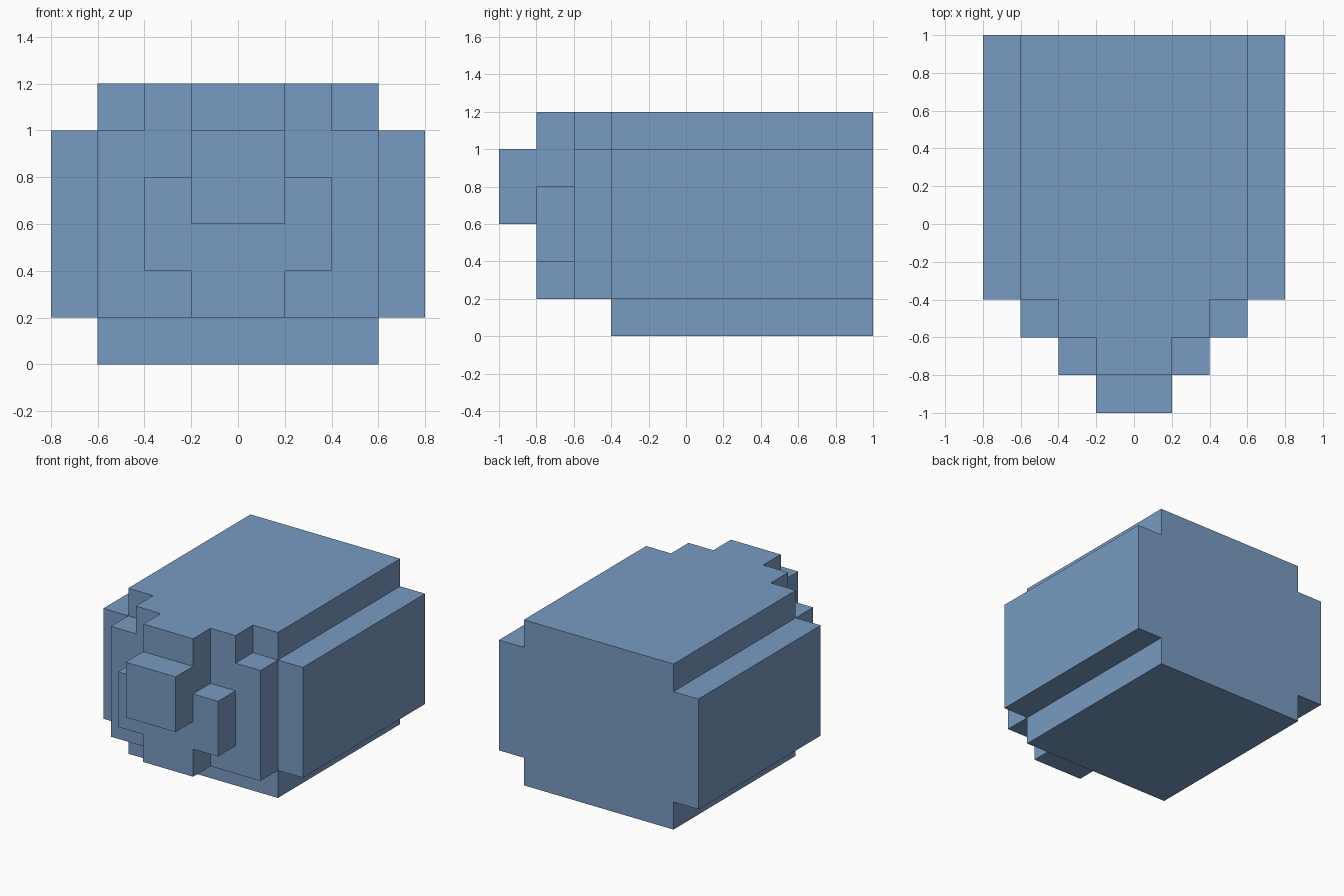
import bpy
import bmesh
from itertools import product

cube = bpy.data.objects.get("Cube")
if cube:
    bpy.data.objects.remove(cube, do_unlink=True)

STEP = 0.2  # size of one block

# Blocks in steps, symmetric in x: (half width, y start, y end, z start, z end)
BLOCKS = [
    (3, -2, 5, 0, 6),    # tall core
    (4, -2, 5, 1, 5),    # side panels
    (3, -3, -2, 1, 5),   # wide front step
    (2, -3, -2, 1, 6),   # upper front step
    (1, -4, -3, 1, 6),   # central front column
    (2, -4, -3, 2, 4),   # side bumps of the column
    (1, -5, -4, 3, 5),   # nose
]

# Grid cells filled by the blocks
cells = set()
for w, y0, y1, z0, z1 in BLOCKS:
    cells.update(product(range(-w, w), range(y0, y1), range(z0, z1)))

# Outer skin: one quad wherever a filled cell meets an empty one
bm = bmesh.new()
for cell in cells:
    for axis, side in product(range(3), (0, 1)):
        neighbour = list(cell)
        neighbour[axis] += 2 * side - 1
        if tuple(neighbour) in cells:
            continue
        u, v = (axis + 1) % 3, (axis + 2) % 3
        corners = []
        for du, dv in ((0, 0), (1, 0), (1, 1), (0, 1)):
            p = list(cell)
            p[axis] += side
            p[u] += du
            p[v] += dv
            corners.append(bm.verts.new([c * STEP for c in p]))
        bm.faces.new(corners if side else corners[::-1])

# Weld the skin and merge flat areas into single faces
bmesh.ops.remove_doubles(bm, verts=bm.verts[:], dist=0.001)
bmesh.ops.dissolve_limit(bm, angle_limit=0.01, verts=bm.verts[:], edges=bm.edges[:])
bmesh.ops.recalc_face_normals(bm, faces=bm.faces[:])

mesh = bpy.data.meshes.new("stepped_body")
bm.to_mesh(mesh)
bm.free()
body = bpy.data.objects.new("stepped_body", mesh)
bpy.context.collection.objects.link(body)

# Single blue material
colour = (0.19, 0.33, 0.54, 1.0)
blue = bpy.data.materials.new("soft blue")
blue.use_nodes = True
blue.diffuse_color = colour
blue.node_tree.nodes["Principled BSDF"].inputs["Base Color"].default_value = colour
mesh.materials.append(blue)
